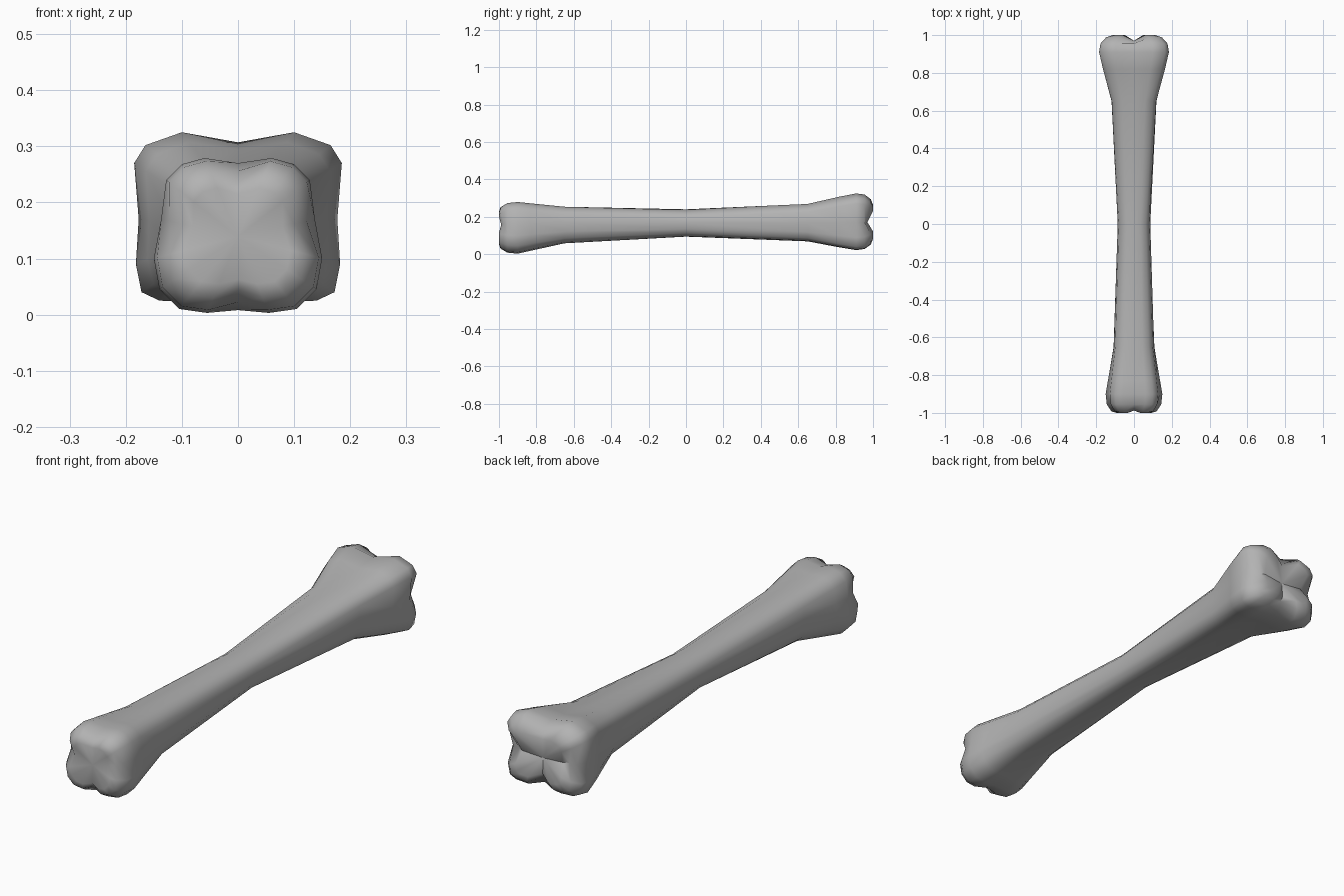
import bpy, bmesh
from mathutils import Vector

cube = bpy.data.objects.get("Cube")
if cube:
    bpy.data.objects.remove(cube)

material = bpy.data.materials.new("bone grey")
colour = (0.45, 0.45, 0.45, 1)
material.diffuse_color = colour
material.use_nodes = True
material.node_tree.nodes["Principled BSDF"].inputs["Base Color"].default_value = colour

# Half outlines (x, z) from top middle to bottom middle
FRONT = [(0, .27), (.06, .279), (.1, .268), (.128, .24), (.137, .17),
         (.15, .1), (.14, .045), (.105, .01), (.055, .003), (0, .008)]
BACK = [(0, .307), (.1, .325), (.165, .302), (.185, .27), (.177, .17),
        (.182, .09), (.172, .04), (.14, .025), (.08, .022), (0, .035)]
SHAFT = [(0, .24), (.035, .237), (.062, .222), (.08, .2), (.086, .168),
         (.08, .135), (.065, .112), (.045, .1), (.023, .095), (0, .094)]
VALLEYS = (0, 4, 9)   # grooves between the knobs


def blend(a, b, t):
    return [Vector(p).lerp(Vector(q), t) for p, q in zip(a, b)]


def add_ring(bm, y, outline, scale=1, groove=0, dip=0):
    """Closed ring from a mirrored half outline; grooves pull in and dip."""
    middle = Vector((0, (outline[0][1] + outline[-1][1]) / 2))
    inward = -1 if y > 0 else 1
    half = []
    for i, point in enumerate(outline):
        valley = i in VALLEYS
        p = middle + (Vector(point) - middle) * scale * (1 - groove * valley)
        half.append(Vector((p.x, y + inward * dip * valley, p.y)))
    mirrored = [Vector((-p.x, p.y, p.z)) for p in half[-2:0:-1]]
    return [bm.verts.new(p) for p in half + mirrored]


def close_end(bm, ring, y):
    centre = sum((v.co for v in ring), Vector()) / len(ring)
    tip = bm.verts.new((0, y, centre.z))
    for a, b in zip(ring, ring[1:] + ring[:1]):
        bm.faces.new((a, b, tip))


bm = bmesh.new()
front_neck = blend(SHAFT, FRONT, .4)
back_neck = blend(SHAFT, BACK, .36)
rings = [
    # front knobs
    add_ring(bm, -1, FRONT, .62, .06, .012),
    add_ring(bm, -.992, FRONT, .8, .09, .02),
    add_ring(bm, -.955, FRONT, .96, .07),
    add_ring(bm, -.9, FRONT),
    add_ring(bm, -.83, blend(SHAFT, FRONT, .83)),
    # shaft
    add_ring(bm, -.65, front_neck),
    add_ring(bm, 0, SHAFT),
    add_ring(bm, .65, back_neck),
    # back knobs
    add_ring(bm, .82, blend(SHAFT, BACK, .8)),
    add_ring(bm, .91, BACK),
    add_ring(bm, .955, BACK, .96, .12),
    add_ring(bm, .988, BACK, .8, .16, .03),
    add_ring(bm, 1, BACK, .6, .1, .03),
]
for ring, following in zip(rings, rings[1:]):
    for i in range(len(ring)):
        j = (i + 1) % len(ring)
        bm.faces.new((ring[i], ring[j], following[j], following[i]))
close_end(bm, rings[0], -.982)
close_end(bm, rings[-1], .965)
bmesh.ops.recalc_face_normals(bm, faces=bm.faces)

mesh = bpy.data.meshes.new("bone")
bm.to_mesh(mesh)
bm.free()
mesh.materials.append(material)
bone = bpy.data.objects.new("bone", mesh)
bpy.context.collection.objects.link(bone)
bpy.context.view_layer.objects.active = bone
bone.select_set(True)
bpy.ops.object.shade_smooth_by_angle(angle=0.9)
